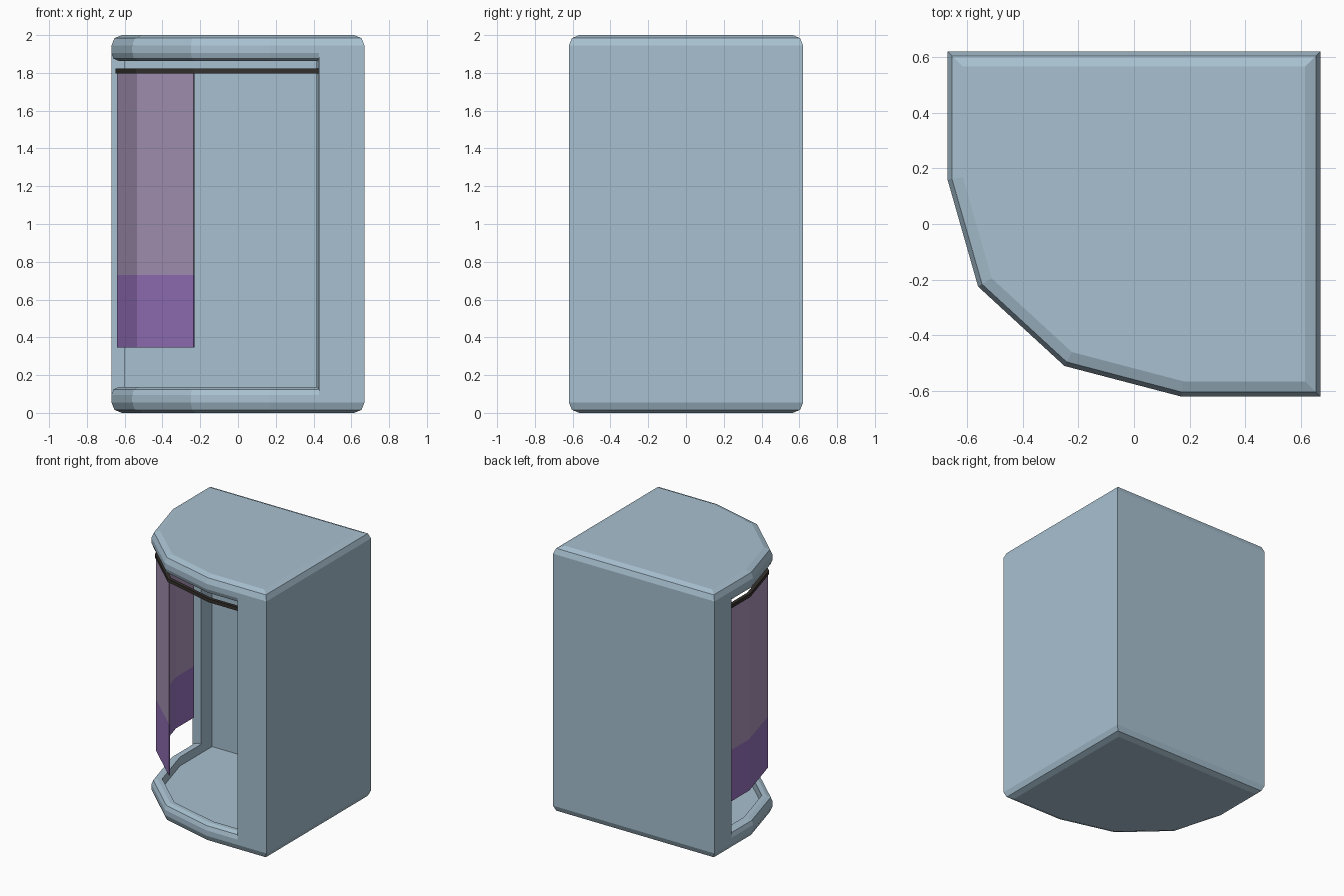
import bpy, bmesh
from mathutils import Vector

cube = bpy.data.objects.get("Cube")
if cube:
    bpy.data.objects.remove(cube, do_unlink=True)


def material(name, rgb):
    m = bpy.data.materials.new(name)
    m.use_nodes = True
    colour = (*rgb, 1.0)
    m.diffuse_color = colour
    m.node_tree.nodes["Principled BSDF"].inputs["Base Color"].default_value = colour
    return m


shell_blue = material("pale blue shell", (0.39, 0.53, 0.63))
lilac = material("lilac cloth", (0.41, 0.31, 0.50))
purple = material("purple cloth", (0.31, 0.17, 0.51))
charcoal = material("charcoal metal", (0.035, 0.03, 0.026))

# Booth footprint, counter-clockwise from the back corner of the open side
BACK, POST_END, CURTAIN_END = (-0.67, 0.62), (-0.67, 0.42), (-0.67, 0.38)
BEND, FRONT_BEND, FRONT_POST = (-0.25, -0.51), (0.17, -0.62), (0.43, -0.62)
OUTLINE = [BACK, POST_END, CURTAIN_END, (-0.67, 0.16), (-0.56, -0.225), BEND,
           FRONT_BEND, FRONT_POST, (0.67, -0.62), (0.67, 0.62)]


def inset(d):
    """Footprint moved inward by d with mitred corners."""
    pts = [Vector(p) for p in OUTLINE]
    out = []
    for i, p in enumerate(pts):
        a = (p - pts[i - 1]).normalized()
        b = (pts[(i + 1) % len(pts)] - p).normalized()
        na, nb = Vector((-a.y, a.x)), Vector((-b.y, b.x))
        out.append(p + (na + nb) * d / (1 + na.dot(nb)))
    return out


def loft(name, rings, mat):
    """Skin a stack of (points, z) rings and cap both ends."""
    bm = bmesh.new()
    loops = [[bm.verts.new((p[0], p[1], z)) for p in pts] for pts, z in rings]
    n = len(loops[0])
    for lo, hi in zip(loops, loops[1:]):
        for i in range(n):
            j = (i + 1) % n
            bm.faces.new((lo[i], lo[j], hi[j], hi[i]))
    bm.faces.new(loops[0][::-1])
    bm.faces.new(loops[-1])
    bmesh.ops.recalc_face_normals(bm, faces=bm.faces)
    me = bpy.data.meshes.new(name)
    bm.to_mesh(me)
    bm.free()
    me.materials.append(mat)
    ob = bpy.data.objects.new(name, me)
    bpy.context.collection.objects.link(ob)
    return ob


def strip(name, start, end, near, far, z0, z1, mat):
    """Band that follows the footprint between two of its points."""
    a, b = OUTLINE.index(start), OUTLINE.index(end) + 1
    pts = inset(near)[a:b] + inset(far)[a:b][::-1]
    return loft(name, [(pts, z0), (pts, z1)], mat)


# Floor tray and roof: rounded rim with a recessed middle
TRAY = [(0.055, 0), (0.016, 0.016), (0, 0.055), (0, 0.095),
        (0.011, 0.125), (0.04, 0.137), (0.07, 0.137), (0.07, 0.07)]
loft("floor_tray", [(inset(d), z) for d, z in TRAY], shell_blue)
loft("roof", [(inset(d), 2 - z) for d, z in TRAY], shell_blue)

# Back wall, side wall and the two short returns beside the opening
wall = [POST_END, BACK, (0.67, 0.62), (0.67, -0.62), FRONT_POST,
        (0.415, -0.55), (0.60, -0.55), (0.60, 0.55), (-0.60, 0.55), (-0.60, 0.42)]
loft("walls", [(wall, 0.055), (wall, 1.945)], shell_blue)

# Curtain rail and half-drawn curtain
strip("curtain_rail", POST_END, FRONT_POST, 0.022, 0.047, 1.798, 1.824, charcoal)
strip("curtain", CURTAIN_END, BEND, 0.03, 0.039, 0.73, 1.80, lilac)
strip("curtain_hem", CURTAIN_END, BEND, 0.03, 0.039, 0.345, 0.73, purple)
